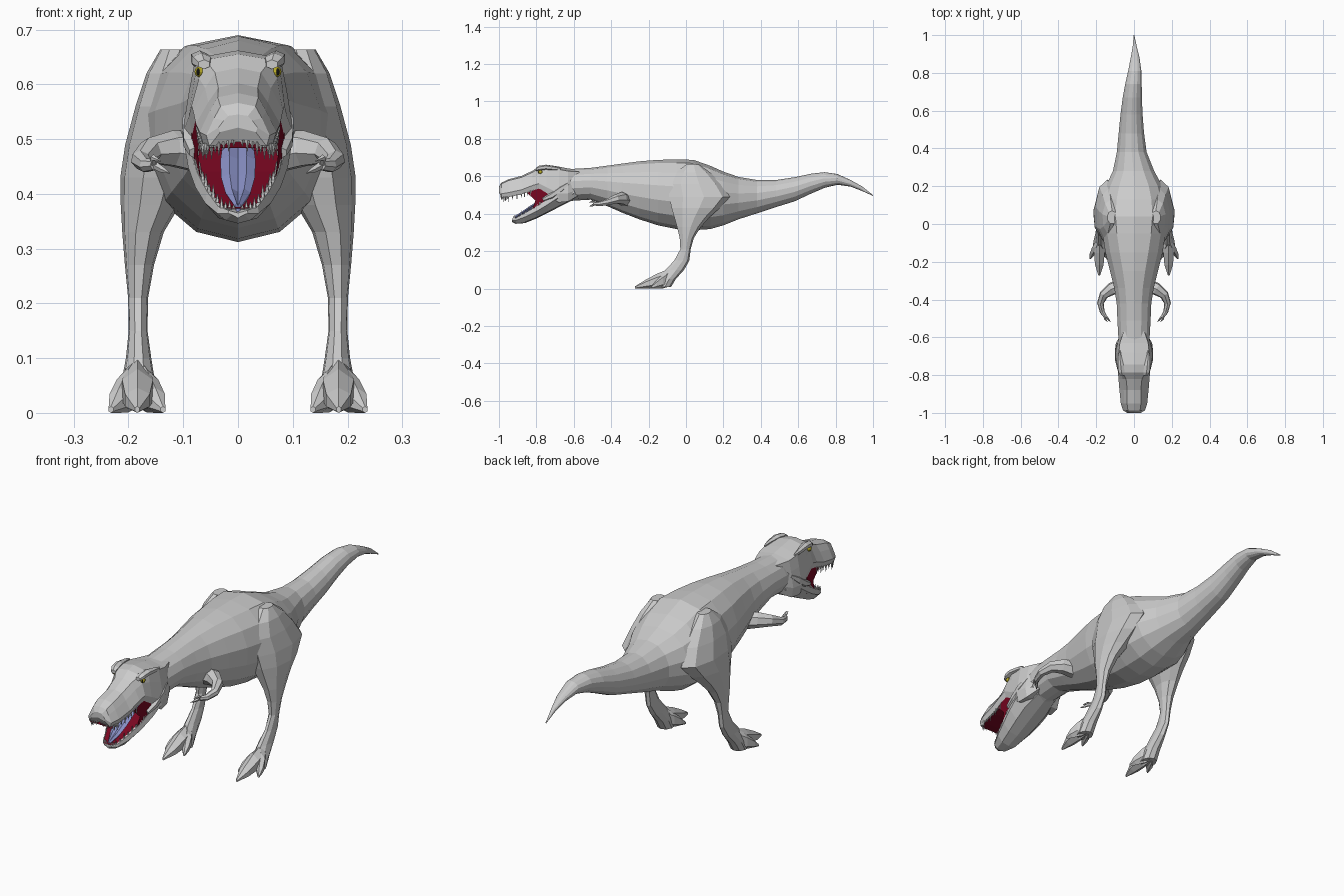
import bpy, bmesh, math
from mathutils import Vector, Matrix


def material(name, rgb):
    m = bpy.data.materials.new(name)
    m.diffuse_color = (*rgb, 1)
    return m


RED = material("mouth red", (0.19, 0.002, 0.015))
BLUE = material("tongue blue", (0.25, 0.28, 0.56))
YELLOW = material("eye yellow", (0.5, 0.42, 0.02))
DARK = material("dark", (0.02, 0.02, 0.02))


def finish(name, bm, mat=None, mirror=False):
    bmesh.ops.recalc_face_normals(bm, faces=bm.faces)
    me = bpy.data.meshes.new(name)
    bm.to_mesh(me)
    bm.free()
    ob = bpy.data.objects.new(name, me)
    bpy.context.collection.objects.link(ob)
    if mat:
        me.materials.append(mat)
    if mirror:
        ob.modifiers.new("Mirror", 'MIRROR').use_mirror_merge = False
    return ob


def loft(name, rings, mat=None, mirror=False):
    bm = bmesh.new()
    vs = [[bm.verts.new(p) for p in r] for r in rings]
    n = len(vs[0])
    for a, b in zip(vs, vs[1:]):
        for i in range(n):
            bm.faces.new((a[i], a[(i + 1) % n], b[(i + 1) % n], b[i]))
    bm.faces.new(vs[0])
    bm.faces.new(vs[-1])
    return finish(name, bm, mat, mirror)


def circle(n):
    return [(math.sin(2 * math.pi * i / n), math.cos(2 * math.pi * i / n)) for i in range(n)]


def upright(y, top, bot, hw, xc=0, box=1.0, n=14):
    # box below 1 makes the upper half squarer
    ring = []
    for s, c in circle(n):
        w = math.copysign(abs(s) ** (box if c > 0 else 1), s)
        ring.append((xc + hw * w, y, (top + bot) / 2 + (top - bot) / 2 * c))
    return ring


def tube(name, path, n=7, mirror=True):
    pts = [Vector(p[:3]) for p in path]
    rings = []
    for i, p in enumerate(pts):
        d = pts[min(i + 1, len(pts) - 1)] - pts[max(i - 1, 0)]
        q = d.to_track_quat('Z', 'Y')
        rings.append([p + q @ Vector((path[i][3] * s, path[i][3] * c, 0)) for s, c in circle(n)])
    return loft(name, rings, None, mirror)


# Neck, torso and tail: y, top, bottom, half width, x offset, squareness
body = [(-.70, .64, .45, .075), (-.60, .64, .47, .085), (-.51, .645, .475, .09),
        (-.42, .657, .44, .094), (-.34, .668, .405, .107), (-.25, .68, .37, .13, 0, .95),
        (-.15, .688, .338, .155, 0, .85), (-.05, .69, .318, .17, 0, .75), (.04, .688, .312, .176, 0, .7),
        (.13, .656, .318, .172, 0, .75), (.20, .625, .338, .153, 0, .8), (.28, .597, .37, .112, -.002, .9),
        (.38, .58, .402, .081, -.012), (.48, .58, .435, .069, -.014), (.58, .595, .466, .06, -.013),
        (.67, .614, .508, .052, -.009), (.74, .622, .538, .045, -.003), (.81, .612, .555, .036, .004),
        (.88, .58, .545, .024, .006), (.94, .547, .522, .011, .004), (1.0, .5, .495, .002)]
loft("body", [upright(*r) for r in body])

# Skull: y, lip z, top z, lip half width, top half width
skull = [(-1.0, .513, .545, .036, .018), (-.987, .487, .566, .058, .032), (-.95, .489, .584, .07, .037),
         (-.88, .503, .602, .077, .036), (-.82, .525, .63, .082, .042), (-.785, .53, .655, .085, .06),
         (-.745, .50, .662, .09, .072), (-.68, .46, .652, .102, .08), (-.63, .465, .642, .096, .075),
         (-.57, .50, .635, .06, .055)]


def skull_ring(y, lip, top, wl, wt):
    h = top - lip
    half = [(wl * .9, lip), (wl, lip + .25 * h), (wl * .45 + wt * .55, lip + .65 * h), (wt, top - .08 * h)]
    return ([(0, y, lip + .008)] + [(x, y, z) for x, z in half] + [(0, y, top)]
            + [(-x, y, z) for x, z in reversed(half)])


loft("skull", [skull_ring(*r) for r in skull])

# Lower jaw: y, top, bottom, half width
jaw = [(-.60, .53, .475, .08), (-.68, .525, .435, .098), (-.74, .478, .404, .091), (-.80, .438, .374, .078),
       (-.86, .405, .350, .06), (-.91, .377, .346, .038), (-.93, .370, .356, .018)]


def jaw_ring(y, t, b, w):
    half = [(w * .95, t), (w, t * .6 + b * .4), (w * .6, b + .006)]
    return ([(0, y, t - .005)] + [(x, y, z) for x, z in half] + [(0, y, b)]
            + [(-x, y, z) for x, z in reversed(half)])


loft("lower_jaw", [jaw_ring(*r) for r in jaw])

# Mouth lining: palate, floor, throat wall and cheek skin
bm = bmesh.new()


def strip(rows):
    prev = None
    for y, z, w in rows:
        cur = [bm.verts.new((s * w, y, z)) for s in (-1, 1)]
        if prev:
            bm.faces.new((prev[0], prev[1], cur[1], cur[0]))
        prev = cur


strip([(y, l - .003, w * .84) for y, l, t, w, u in skull[1:7]])
strip([(y, t + .003, w * .86) for y, t, b, w in jaw[2:]])
strip([(-.742, .54, .085), (-.742, .44, .085)])
for s in (-1, 1):
    bm.faces.new([bm.verts.new((s * x, y, z)) for x, y, z in
                  [(.071, -.85, .512), (.077, -.79, .535), (.084, -.74, .52), (.084, -.74, .47),
                   (.068, -.82, .428), (.073, -.805, .47)]])
finish("mouth_lining", bm, RED)

# Tongue with a middle groove
tongue = [(-.74, .49, .028), (-.79, .462, .032), (-.84, .430, .031), (-.88, .402, .023), (-.922, .376, .005)]
loft("tongue", [[(-w, y, z), (-w * .5, y, z + .008), (0, y, z + .002), (w * .5, y, z + .008), (w, y, z),
                 (0, y, z - .02)] for y, z, w in tongue], BLUE)

# Teeth along both jaws
bm = bmesh.new()


def teeth(edge, count, length, up):
    pts = [Vector(p) for p in edge]
    for i in range(count):
        f = i / (count - 1) * (len(pts) - 1)
        k = min(int(f), len(pts) - 2)
        p = pts[k].lerp(pts[k + 1], f - k)
        l = length * (.75 + .35 * (i % 2)) * min(1, .55 + i * .1)
        m = Matrix.Translation(p + Vector((0, 0, up * l * .4)))
        if up < 0:
            m = m @ Matrix.Rotation(math.pi, 4, 'X')
        bmesh.ops.create_cone(bm, cap_ends=True, segments=5, radius1=.0045, radius2=.0005, depth=l, matrix=m)


teeth([(.008, -.989, .497), (.035, -.986, .493), (.055, -.972, .49), (.064, -.95, .49), (.069, -.88, .504),
       (.073, -.83, .52)], 16, .028, -1)
teeth([(.008, -.925, .372), (.03, -.915, .376), (.053, -.86, .405), (.07, -.80, .438), (.077, -.775, .455)],
      13, .022, 1)
finish("teeth", bm, None, True)

# Brow ridges
brow = [(-.803, .645, .628, .012, .062), (-.785, .657, .630, .019, .066), (-.75, .662, .634, .018, .07),
        (-.70, .654, .630, .010, .075), (-.67, .645, .63, .004, .075)]
loft("brow_ridge", [upright(*r, n=6) for r in brow], None, True)


# Eyes, pupils and nostrils
def ball(name, loc, r, scale, mat):
    bm = bmesh.new()
    bmesh.ops.create_uvsphere(bm, u_segments=10, v_segments=6, radius=r,
                              matrix=Matrix.Translation(loc) @ Matrix.Diagonal((*scale, 1)))
    finish(name, bm, mat, True)


ball("eye", (.07, -.779, .623), .011, (.9, 1.1, .9), YELLOW)
ball("pupil", (.073, -.788, .623), .005, (.7, .8, 1.3), DARK)
ball("nostril", (.044, -.984, .523), .006, (.8, 1, 1), DARK)

# Cheek muscle behind the mouth
tube("cheek_muscle", [(.08, -.765, .475, .010), (.084, -.72, .495, .018), (.084, -.67, .53, .02),
                      (.08, -.63, .56, .010)], 6)

# Arms and two-clawed hands
tube("arm", [(.065, -.325, .475, .04), (.12, -.345, .482, .034), (.16, -.375, .478, .025),
             (.178, -.42, .462, .018), (.168, -.465, .452, .013), (.152, -.49, .453, .010)])
for side, dz in ((1, .012), (-1, -.010)):
    tube("hand_claw", [(.153, -.485, .453, .008), (.146 + .008 * side, -.502, .454 + dz, .006),
                       (.133 + .008 * side, -.518, .448 + dz, .001)], 5)

# Legs: z, y front, y back, x inner, x outer
leg = [(.664, .0, .07, .09, .142), (.62, -.06, .13, .08, .168), (.56, -.10, .19, .07, .188),
       (.49, -.10, .235, .075, .207), (.43, -.085, .18, .085, .216), (.38, -.068, .125, .105, .215),
       (.33, -.052, .08, .135, .212), (.27, -.036, .042, .153, .207), (.21, -.032, .025, .164, .201),
       (.15, -.065, .018, .165, .20), (.10, -.112, -.01, .158, .205), (.05, -.14, -.055, .15, .215),
       (.008, -.16, -.08, .148, .218)]
loft("leg", [[((a + b) / 2 + (b - a) / 2 * s, (f + r) / 2 + (r - f) / 2 * c, z) for s, c in circle(9)]
             for z, f, r, a, b in leg], None, True)

# Toes: tip x, tip y, half width
for tx, ty, hw in ((.184, -.272, .026), (.232, -.185, .02), (.137, -.19, .02)):
    rows = [(0, .105, .01, hw), (.35, .08, .001, hw * 1.25), (.7, .046, 0, hw), (1, .012, 0, .005)]
    loft("toe", [upright(-.09 + (ty + .09) * f, t, b, w, .183 + (tx - .183) * f, n=6)
                 for f, t, b, w in rows], None, True)
